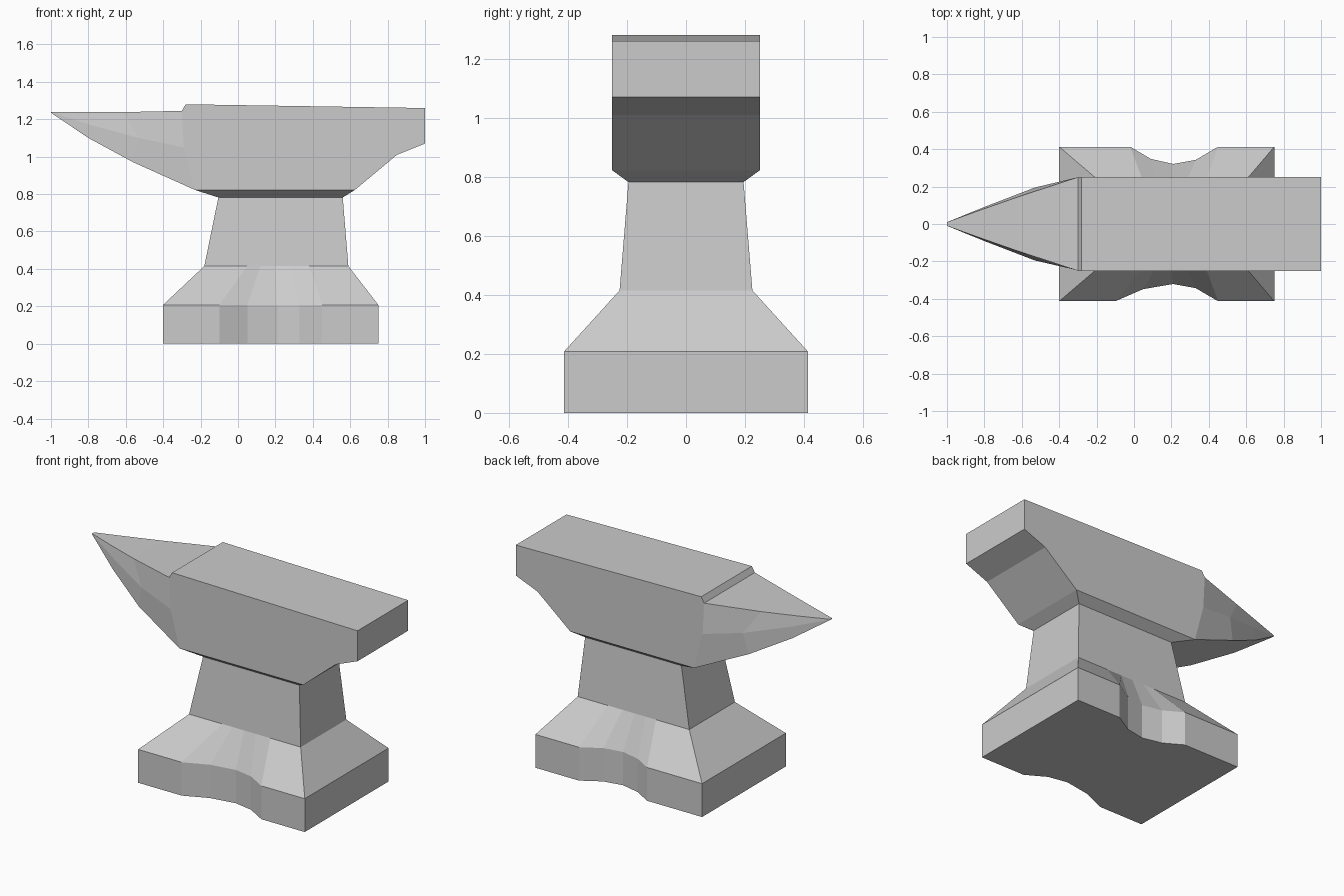
import bpy
import bmesh

cube = bpy.data.objects.get("Cube")
if cube:
    bpy.data.objects.remove(cube, do_unlink=True)

# One plain metal colour
steel = bpy.data.materials.new("light_grey_metal")
steel.use_nodes = True
COLOUR = (0.6, 0.6, 0.6, 1)
steel.diffuse_color = COLOUR
bsdf = next(n for n in steel.node_tree.nodes if n.type == 'BSDF_PRINCIPLED')
bsdf.inputs["Base Color"].default_value = COLOUR
bsdf.inputs["Roughness"].default_value = 0.6


def loft(name, rings, cap_start=True, cap_end=True):
    """Skin a list of equally sized closed rings."""
    bm = bmesh.new()
    loops = [[bm.verts.new(p) for p in ring] for ring in rings]
    n = len(loops[0])
    for a, b in zip(loops, loops[1:]):
        for i in range(n):
            j = (i + 1) % n
            bm.faces.new((a[i], a[j], b[j], b[i]))
    if cap_start:
        bm.faces.new(loops[0][::-1])
    if cap_end:
        bm.faces.new(loops[-1])
    bmesh.ops.recalc_face_normals(bm, faces=bm.faces)
    mesh = bpy.data.meshes.new(name)
    bm.to_mesh(mesh)
    bm.free()
    mesh.materials.append(steel)
    obj = bpy.data.objects.new(name, mesh)
    bpy.context.collection.objects.link(obj)
    return obj


def ring(x0, x1, y, z, front, back, scoop=(0, 0, 0, 0, 0)):
    """Rectangle whose long sides carry five points pushed inwards by scoop."""
    f = [(x, -y + s, z) for x, s in zip(front, scoop)]
    b = [(x, y - s, z) for x, s in zip(back, scoop)]
    return [(x0, -y, z), *f, (x1, -y, z), (x1, y, z), *b[::-1], (x0, y, z)]


# Foot with scooped long sides, sloping up to the waist
foot_front = (-0.10, 0.05, 0.21, 0.33, 0.45)
foot_back = (-0.02, 0.09, 0.21, 0.33, 0.45)
scoop = (0, 0.065, 0.092, 0.07, 0)
waist_x = (0.05, 0.12, 0.20, 0.28, 0.38)
waist_low = ring(-0.18, 0.59, 0.225, 0.415, waist_x, waist_x)
loft("foot", [
    ring(-0.40, 0.75, 0.413, 0.0, foot_front, foot_back, scoop),
    ring(-0.40, 0.75, 0.413, 0.208, foot_front, foot_back, scoop),
    waist_low], cap_end=False)


def rect(x0, x1, y, z):
    return [(x0, -y, z), (x1, -y, z), (x1, y, z), (x0, y, z)]


# Tapered waist and the flared collar under the body
waist_top = rect(-0.105, 0.56, 0.195, 0.782)
loft("waist", [rect(-0.18, 0.59, 0.225, 0.415), waist_top], False, False)
loft("collar", [waist_top, rect(-0.23, 0.625, 0.25, 0.822)], False, False)

# Body with heel: side profile extruded across y
profile = [(-0.28, 1.28), (1, 1.26), (1, 1.07), (0.85, 1.01), (0.625, 0.822),
           (-0.23, 0.822), (-0.29, 1.05), (-0.30, 1.245)]
loft("body", [[(x, y, z) for x, z in profile] for y in (-0.25, 0.25)])

# Horn: flat top, faceted sides, flat curved underside; each section lists
# the top, middle and lower corner of one side as x, half width, z
sections = [
    ((-0.30, 0.25, 1.245), (-0.29, 0.25, 1.05), (-0.23, 0.25, 0.822)),
    ((-0.62, 0.145, 1.238), (-0.53, 0.195, 1.10), (-0.56, 0.18, 0.97)),
    ((-0.82, 0.075, 1.238), (-0.79, 0.095, 1.17), (-0.80, 0.09, 1.10)),
    ((-1.0, 0.01, 1.24), (-1.0, 0.01, 1.238), (-1.0, 0.01, 1.235)),
]
loft("horn", [list(s) + [(x, -y, z) for x, y, z in reversed(s)]
              for s in sections], cap_start=False)
